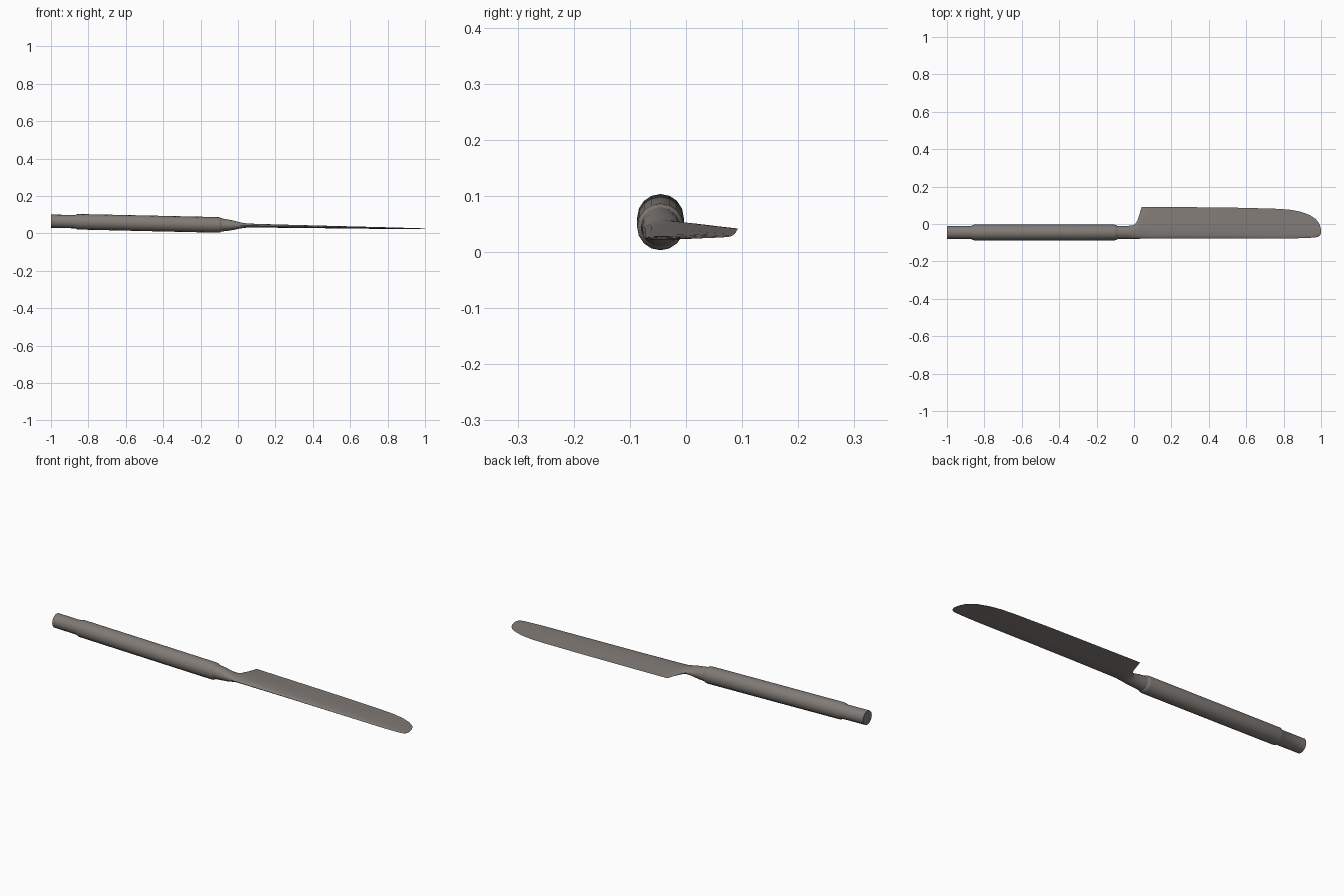
import bpy, bmesh, math

steel = bpy.data.materials.new("warm grey steel")
steel.diffuse_color = (0.22, 0.198, 0.182, 1)


def axis_z(x):
    # the whole knife leans slightly down towards the tip
    return 0.0427 - 0.0225 * x if x < 0 else 0.0427 - 0.0185 * x


def loft(name, stations, sides):
    """Skin rings along x: (x, y_spine, y_edge, half_thickness, taper to the edge)."""
    bm = bmesh.new()
    rings = []
    angles = [2 * math.pi * i / sides for i in range(sides)]
    for x, y0, y1, h, k in stations:
        peak = max(math.sin(a) * (1 - k * math.cos(a)) for a in angles)
        ring = []
        for a in angles:
            y = (y0 + y1) / 2 + math.cos(a) * (y1 - y0) / 2
            z = axis_z(x) + h * math.sin(a) * (1 - k * math.cos(a)) / peak
            ring.append(bm.verts.new((x, y, z)))
        rings.append(ring)
    for a, b in zip(rings, rings[1:]):
        for i in range(sides):
            j = (i + 1) % sides
            bm.faces.new((a[i], a[j], b[j], b[i]))
    bm.faces.new(rings[0])
    bm.faces.new(rings[-1])
    bmesh.ops.recalc_face_normals(bm, faces=bm.faces)
    me = bpy.data.meshes.new(name)
    bm.to_mesh(me)
    bm.free()
    ob = bpy.data.objects.new(name, me)
    bpy.context.collection.objects.link(ob)
    me.materials.append(steel)
    bpy.ops.object.select_all(action='DESELECT')
    ob.select_set(True)
    bpy.context.view_layer.objects.active = ob
    bpy.ops.object.shade_smooth_by_angle(angle=math.radians(35))
    return ob


# handle: narrow butt, step up to the grip, rounded shoulder at the front
YC = -0.0455
handle_profile = [(-1.0, 0.0355), (-0.87, 0.0355), (-0.862, 0.040), (-0.855, 0.0415),
                  (-0.5, 0.0418), (-0.105, 0.0418), (-0.095, 0.040), (-0.088, 0.035)]
loft("handle", [(x, YC - r, YC + r, r, 0) for x, r in handle_profile], 16)

# neck flattening into the blade, square heel, rounded tip
blade_stations = [
    (-0.090, -0.081, -0.010, 0.0350, 0.0),
    (-0.050, -0.080, -0.010, 0.0300, 0.0),
    (-0.015, -0.080, -0.009, 0.0230, 0.1),
    (0.005, -0.079, -0.002, 0.0180, 0.3),
    (0.018, -0.079, 0.018, 0.0155, 0.5),
    (0.030, -0.079, 0.055, 0.0135, 0.7),
    (0.042, -0.078, 0.092, 0.0120, 0.85),
    (0.090, -0.078, 0.092, 0.0100, 0.9),
    (0.300, -0.077, 0.090, 0.0080, 0.9),
    (0.550, -0.077, 0.087, 0.0062, 0.9),
    (0.750, -0.077, 0.082, 0.0048, 0.9),
    (0.830, -0.077, 0.077, 0.0042, 0.9),
    (0.890, -0.076, 0.066, 0.0036, 0.9),
    (0.940, -0.074, 0.048, 0.0032, 0.9),
    (0.970, -0.072, 0.028, 0.0028, 0.9),
    (0.985, -0.068, 0.011, 0.0024, 0.9),
    (0.995, -0.060, -0.010, 0.0020, 0.8),
    (1.000, -0.047, -0.029, 0.0012, 0.5),
]
loft("blade", blade_stations, 20)
